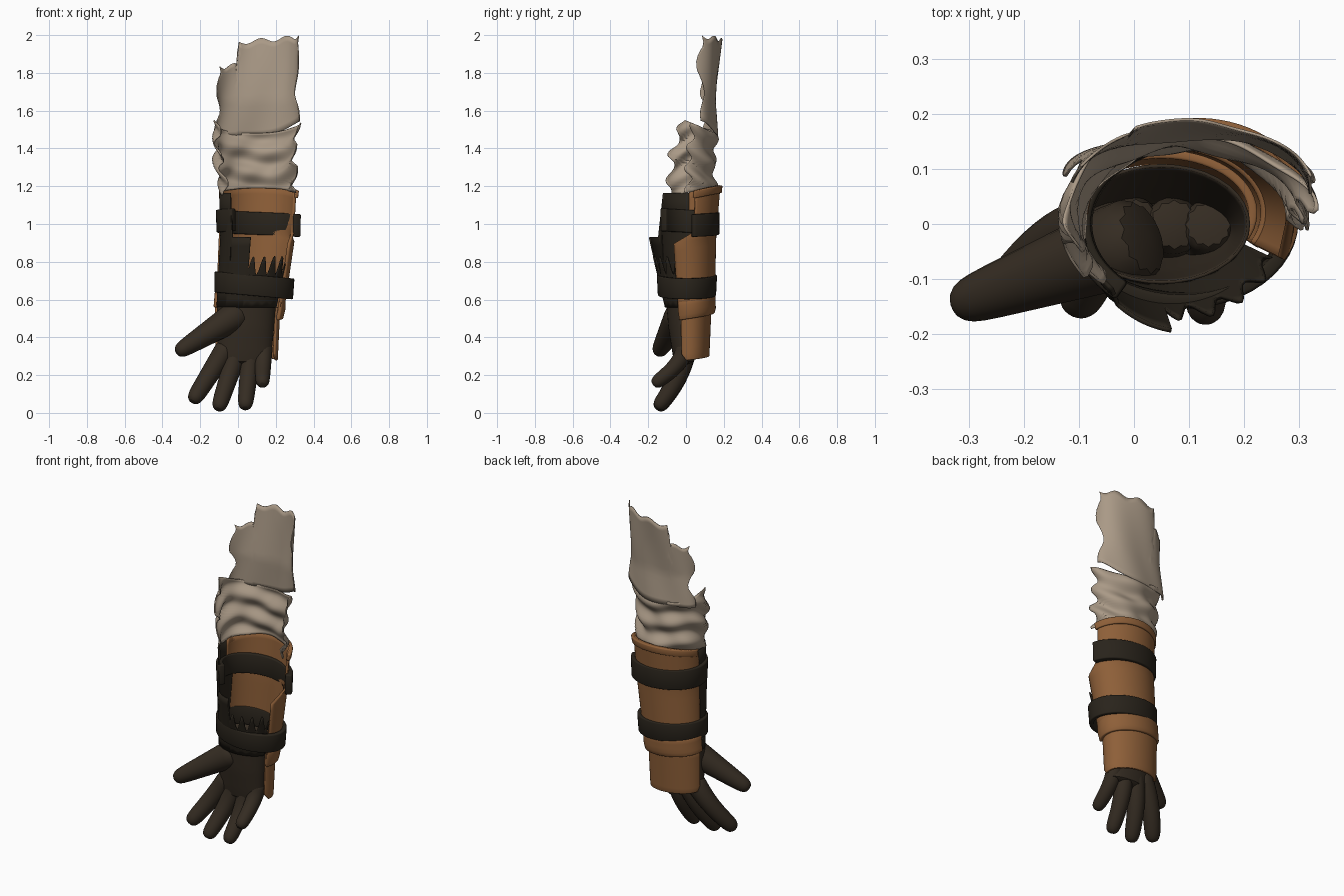
import bpy, bmesh
from math import sin, cos, radians, pi
from mathutils import Vector

if "Cube" in bpy.data.objects:
    bpy.data.objects.remove(bpy.data.objects["Cube"])


def material(name, rgb):
    m = bpy.data.materials.new(name)
    m.use_nodes = True
    m.diffuse_color = (*rgb, 1)
    node = m.node_tree.nodes["Principled BSDF"]
    node.inputs["Base Color"].default_value = (*rgb, 1)
    node.inputs["Roughness"].default_value = 0.8
    return m


CLOTH = material("worn cloth", (0.4, 0.32, 0.24))
LEATHER = material("tan leather", (0.27, 0.115, 0.04))
GLOVE = material("dark glove", (0.035, 0.025, 0.016))
STRAP = material("black strap", (0.022, 0.017, 0.011))


def slope(first, last):
    """Height that runs evenly from the left side (0 degrees) to the right side (180)."""
    return lambda angle: first + (last - first) * angle / 180


def constant(value):
    return lambda key: value


def profile_at(profile, z):
    """Interpolate centre x, centre y, radius x, radius y at a height."""
    z = min(max(z, profile[0][0]), profile[-1][0])
    for low, high in zip(profile, profile[1:]):
        if z <= high[0]:
            f = (z - low[0]) / (high[0] - low[0])
            return [a + (b - a) * f for a, b in zip(low[1:], high[1:])]


def finish(name, bm, mat):
    bm.normal_update()
    mesh = bpy.data.meshes.new(name)
    bm.to_mesh(mesh)
    bm.free()
    ob = bpy.data.objects.new(name, mesh)
    bpy.context.collection.objects.link(ob)
    mesh.materials.append(mat)
    bpy.ops.object.select_all(action="DESELECT")
    ob.select_set(True)
    bpy.context.view_layer.objects.active = ob
    bpy.ops.object.shade_smooth_by_angle(angle=radians(40))
    return ob


def shell(name, mat, profile, start, end, bottom, top, thickness,
          cols=36, rows=8, fold=None, closed=False, bevel=0):
    """Wrapped sheet. The end angles vary with height, the rims with angle."""
    bm = bmesh.new()
    grid = []
    for j in range(rows + 1):
        v = j / rows
        level = profile[0][0] + (profile[-1][0] - profile[0][0]) * v
        first, last = start(level), end(level)
        line = []
        for i in range(cols + (not closed)):
            angle = first + (last - first) * i / cols
            z = bottom(angle) + (top(angle) - bottom(angle)) * v
            cx, cy, rx, ry = profile_at(profile, z)
            t = radians(angle)
            r = fold(t, z) if fold else 0
            line.append(bm.verts.new((cx + (rx + r) * cos(t), cy + (ry + r) * sin(t), z)))
        if closed:
            line.append(line[0])
        grid.append(line)
    for low, high in zip(grid, grid[1:]):
        for i in range(cols):
            bm.faces.new((low[i], low[i + 1], high[i + 1], high[i]))
    ob = finish(name, bm, mat)
    solid = ob.modifiers.new("thickness", "SOLIDIFY")
    solid.thickness, solid.offset = thickness, 0
    if bevel:
        edge = ob.modifiers.new("soft edge", "BEVEL")
        edge.width, edge.segments = bevel, 2


def digit(name, base, tip, radius, taper, curl, steps=5, sides=12):
    """Tapering finger from base to tip that curls forward, with a rounded end."""
    base, tip = Vector(base), Vector(tip)
    points, radii = [], []
    for i in range(steps + 1):
        t = i / steps
        p = base.lerp(tip, t)
        p.y = base.y + (tip.y - base.y) * t ** curl
        points.append(p)
        radii.append(radius * (1 - taper * t))
    ahead = (points[-1] - points[-2]).normalized() * radii[-1]
    end_radius = radii[-1]
    for reach, size in ((0.6, 0.8), (0.95, 0.4)):
        points.append(tip + ahead * reach)
        radii.append(end_radius * size)
    bm = bmesh.new()
    rings = []
    for i, p in enumerate(points):
        along = (points[min(i + 1, len(points) - 1)] - points[max(i - 1, 0)]).normalized()
        x = Vector((0, 1, 0)).cross(along).normalized()
        y = along.cross(x)
        turns = [2 * pi * k / sides for k in range(sides)]
        rings.append([bm.verts.new(p + (x * cos(a) + y * sin(a)) * radii[i]) for a in turns])
    for a, b in zip(rings, rings[1:]):
        for k in range(sides):
            n = (k + 1) % sides
            bm.faces.new((a[k], a[n], b[n], b[k]))
    bm.faces.new(rings[0][::-1])
    bm.faces.new(rings[-1])
    finish(name, bm, mat=GLOVE).modifiers.new("smooth", "SUBSURF").levels = 1


# Torn upper sleeve: a sheet curving round the back, with a step in its top edge
shell("upper_sleeve", CLOTH,
      [(1.46, 0.1, 0.08, 0.23, 0.085), (1.65, 0.1, 0.07, 0.215, 0.085),
       (2, 0.1, 0.04, 0.23, 0.15)],
      start=lambda z: 10 + 10 * sin(20 * z), end=lambda z: 163 - 12 * sin(20 * z),
      bottom=lambda a: 1.465 + 0.08 * max(0, cos(radians(a))) ** 2,
      top=lambda a: (2 if a < 117 else 1.88) - a / 3000 + 0.012 * sin(a / 6),
      thickness=0.005, cols=48, rows=16, fold=lambda t, z: 0.004 * sin(5 * t + 9 * z))

# Crumpled lower sleeve with ragged ends
shell("crumpled_sleeve", CLOTH,
      [(1.17, 0.1, 0, 0.195, 0.15), (1.35, 0.09, 0, 0.21, 0.147), (1.53, 0.095, 0.03, 0.22, 0.13)],
      start=lambda z: 4 + 8 * sin(57 * z), end=lambda z: 210 + 9 * sin(52 * z) - 40 * (z - 1.35),
      bottom=lambda a: 1.165 + 0.025 * sin(radians(a)),
      top=lambda a: 1.535 - 0.055 * sin(radians(a)),
      thickness=0.005, cols=56, rows=26,
      fold=lambda t, z: (0.013 * sin(50 * z + 2.6 * sin(1.7 * t) + 2 * t)
                         + 0.006 * sin(6 * t + 30 * z)))

# Leather bracer, open towards the palm side, its edge cut back under the upper strap
bracer_top = lambda a: 1.17 + 0.035 * sin(radians(a))
shell("bracer", LEATHER,
      [(0.56, 0.065, 0.02, 0.175, 0.125), (0.93, 0.1, 0.005, 0.195, 0.148),
       (1.2, 0.11, 0.01, 0.2, 0.165)],
      start=lambda z: -28 if z < 0.94 else 14, end=constant(177),
      bottom=slope(0.56, 0.6), top=bracer_top, thickness=0.014, rows=14)
shell("bracer_top_rim", LEATHER,
      [(1.15, 0.11, 0.01, 0.203, 0.168), (1.2, 0.115, 0.01, 0.208, 0.173)],
      start=constant(10), end=constant(174), bottom=lambda a: bracer_top(a) - 0.04,
      top=bracer_top, thickness=0.02, rows=2, bevel=0.005)

# Dark inner cuff: tall on the thumb side, torn on the other
shell("inner_cuff", STRAP,
      [(0.56, 0.05, 0, 0.16, 0.108), (0.93, 0.1, -0.01, 0.19, 0.186), (1.17, 0.1, 0, 0.195, 0.17)],
      start=constant(160), end=constant(340), bottom=constant(0.56),
      top=lambda a: 1.165 if a < 226 else 0.93 if a < 262 else 0.78 + 0.05 * sin(a / 3),
      thickness=0.008, cols=70)

# Straps: the upper one is open in front, the lower one goes all round
shell("upper_strap", STRAP,
      [(0.93, 0.112, 0, 0.206, 0.157), (1.07, 0.112, 0, 0.21, 0.159)],
      start=constant(12), end=constant(230), bottom=slope(0.93, 0.955), top=slope(1.05, 1.075),
      thickness=0.038, rows=2, bevel=0.006)
strap_tilt = lambda a: 0.62 - 0.018 * cos(radians(a))
shell("lower_strap", STRAP,
      [(0.6, 0.083, 0.005, 0.195, 0.14), (0.74, 0.088, 0.005, 0.2, 0.147)],
      start=constant(0), end=constant(360), bottom=strap_tilt, top=lambda a: strap_tilt(a) + 0.11,
      thickness=0.026, cols=48, rows=2, closed=True, bevel=0.006)

# Rolled wrist lip and plate over the back of the hand
shell("wrist_lip", LEATHER,
      [(0.5, 0.06, 0.02, 0.168, 0.112), (0.55, 0.06, 0.02, 0.18, 0.127),
       (0.64, 0.065, 0.02, 0.177, 0.125)],
      start=constant(-28), end=constant(180), bottom=slope(0.5, 0.56), top=slope(0.6, 0.66),
      thickness=0.022, rows=4, bevel=0.006)
shell("hand_plate", LEATHER,
      [(0.28, 0.045, 0.02, 0.158, 0.095), (0.56, 0.05, 0.02, 0.166, 0.107)],
      start=lambda z: -25 if z > 0.3 else -10, end=lambda z: 173 if z > 0.3 else 164,
      bottom=slope(0.28, 0.32), top=constant(0.56), thickness=0.016, bevel=0.004)

# Glove palm, closed at the knuckles
shell("palm", GLOVE,
      [(0.24, 0.03, -0.01, 0.01, 0.005), (0.275, 0.035, -0.01, 0.135, 0.052),
       (0.45, 0.04, -0.01, 0.148, 0.08), (0.64, 0.05, 0, 0.158, 0.106)],
      start=constant(0), end=constant(360), bottom=constant(0.24), top=constant(0.64),
      thickness=0.006, rows=12, closed=True)

# Thumb and fingers
digit("thumb", (0.03, -0.02, 0.54), (-0.29, -0.135, 0.34), radius=0.09, taper=0.48, curl=1)
for name, base_x, tip, radius in (
        ("index_finger", -0.045, (-0.222, -0.105, 0.09), 0.062),
        ("middle_finger", 0.01, (-0.095, -0.13, 0.05), 0.06),
        ("ring_finger", 0.075, (0.04, -0.13, 0.055), 0.058),
        ("little_finger", 0.135, (0.13, -0.145, 0.17), 0.053)):
    digit(name, (base_x, 0, 0.37), tip, radius, taper=0.25, curl=2)
